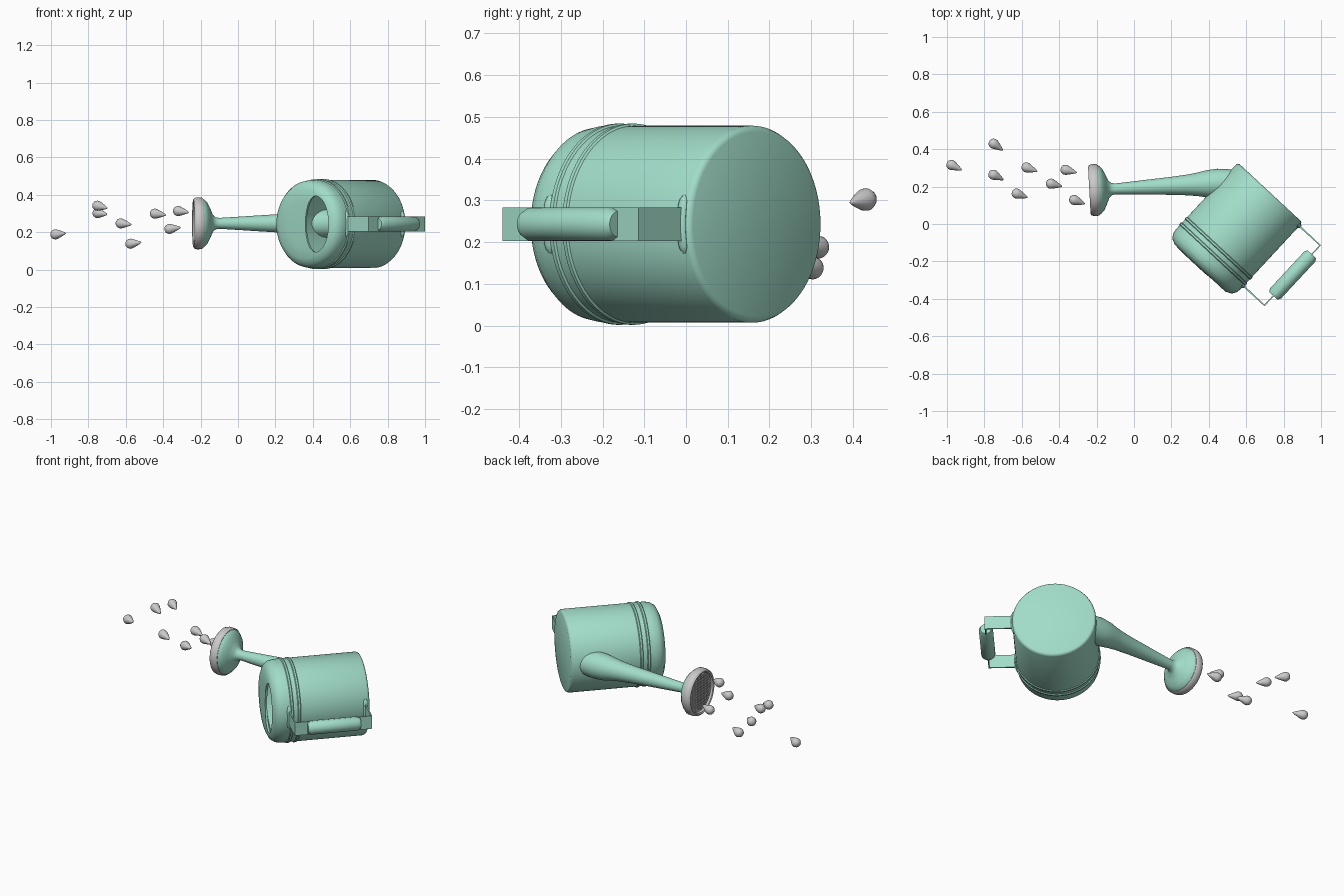
import bpy, bmesh, math
from mathutils import Matrix, Vector

if "Cube" in bpy.data.objects:
    bpy.data.objects.remove(bpy.data.objects["Cube"])


def material(name, rgb):
    mat = bpy.data.materials.new(name)
    mat.use_nodes = True
    mat.diffuse_color = (*rgb, 1)
    mat.node_tree.nodes["Principled BSDF"].inputs["Base Color"].default_value = (*rgb, 1)
    return mat


GREEN = material("mint_green", (0.36, 0.72, 0.58))
GREY = material("light_grey", (0.60, 0.59, 0.59))


def finish(name, bm, mat, frame, smooth=True):
    mesh = bpy.data.meshes.new(name)
    bm.to_mesh(mesh)
    bm.free()
    mesh.materials.append(mat)
    obj = bpy.data.objects.new(name, mesh)
    bpy.context.collection.objects.link(obj)
    obj.matrix_world = frame
    if smooth:
        shade(obj)
    return obj


def shade(obj):
    bpy.ops.object.select_all(action="DESELECT")
    obj.select_set(True)
    bpy.context.view_layer.objects.active = obj
    bpy.ops.object.shade_smooth_by_angle(angle=math.radians(40))


def lathe(name, profile, mat, frame, segments=64, smooth=True):
    """Revolve (radius, height) points around the local z axis."""
    bm = bmesh.new()
    rings = []
    for r, h in profile:
        angles = [math.tau * j / segments for j in range(segments)]
        rings.append([bm.verts.new((r * math.cos(t), r * math.sin(t), h)) for t in angles])
    for low, high in zip(rings, rings[1:]):
        for j in range(segments):
            k = (j + 1) % segments
            bm.faces.new((low[j], low[k], high[k], high[j]))
    bmesh.ops.remove_doubles(bm, verts=bm.verts[:], dist=1e-5)
    return finish(name, bm, mat, frame, smooth)


def axis_frame(start, end):
    start, end = Vector(start), Vector(end)
    turn = (end - start).to_track_quat("Z", "Y").to_matrix().to_4x4()
    return Matrix.Translation(start) @ turn


# Can frame: local x points to the handle, y is up, z runs from base to mouth
mouthward = Vector((-0.68, -0.733, 0)).normalized()
handleward = Vector((-mouthward.y, mouthward.x, 0))
turn = Matrix((handleward, Vector((0, 0, 1)), mouthward)).transposed().to_4x4()
CAN = Matrix.Translation((0.728, 0.168, 0.243)) @ turn

# Hollow can body with two raised bands
R = 0.236


def band(h):
    return [(R, h - 0.009), (R + 0.005, h - 0.005), (R + 0.005, h + 0.005), (R, h + 0.009)]


outer = [(0, 0), (0.222, 0), (0.231, 0.004), (R, 0.014), *band(0.405), *band(0.447),
         (R, 0.485), (0.231, 0.514), (0.215, 0.537), (0.185, 0.551), (0.12, 0.555), (0, 0.555)]
inner = [(0, 0.545), (0.18, 0.541), (0.222, 0.505), (0.226, 0.48), (0.226, 0.012), (0, 0.012)]
body = lathe("can_body", outer + inner, GREEN, CAN, 96, smooth=False)

# Filling hole, an egg shape on the handle side of the top
bm = bmesh.new()
points = []
for j in range(48):
    t = math.tau * j / 48
    width = 0.095 if math.cos(t) > 0 else 0.07
    points.append(bm.verts.new((0.083 + width * math.cos(t), 0.15 * math.sin(t), 0.5)))
face = bm.faces.new(points)
lid = bmesh.ops.extrude_face_region(bm, geom=[face])["geom"]
bmesh.ops.translate(bm, vec=(0, 0, 0.1), verts=[v for v in lid if isinstance(v, bmesh.types.BMVert)])
bmesh.ops.recalc_face_normals(bm, faces=bm.faces[:])
cutter = finish("hole_cutter", bm, GREEN, CAN, smooth=False)
cutter.hide_render = True
cut = body.modifiers.new("filling_hole", "BOOLEAN")
cut.operation = "DIFFERENCE"
cut.solver = "EXACT"
cut.object = cutter
bpy.context.view_layer.objects.active = body
bpy.ops.object.modifier_apply(modifier=cut.name)
bpy.data.objects.remove(cutter)
shade(body)

# Handle strap, a flat bent ribbon
LOW, HIGH, OUT = 0.025, 0.463, 0.388
bm = bmesh.new()
path = [(0.23, LOW), (OUT, LOW), (OUT, HIGH), (0.23, HIGH)]
rows = [[bm.verts.new((x, y, h)) for y in (-0.04, 0.04)] for x, h in path]
for a, b in zip(rows, rows[1:]):
    bm.faces.new((a[0], a[1], b[1], b[0]))
strap = finish("handle_strap", bm, GREEN, CAN, smooth=False)
thick = strap.modifiers.new("thickness", "SOLIDIFY")
thick.thickness = 0.009
thick.offset = 0

# Round grip on the strap
lathe("handle_grip", [(0, 0.09), (0.031, 0.09), (0.04, 0.108), (0.04, 0.375), (0.031, 0.393), (0, 0.393)],
      GREEN, CAN @ Matrix.Translation((OUT, 0, 0)), 32)

# Mounting bars that hug the body where the strap meets it
for name, h in (("lower_mount", LOW), ("upper_mount", HIGH)):
    bm = bmesh.new()
    rings = []
    for i in range(17):
        s = i / 8 - 1
        size = 0.013 * max(1 - abs(s) ** 6, 0.05) ** 0.5
        t = 0.3 * s
        ring = []
        for j in range(12):
            p = math.tau * j / 12
            r = R + 0.7 * size * math.cos(p)
            ring.append(bm.verts.new((r * math.cos(t), r * math.sin(t), h + size * math.sin(p))))
        rings.append(ring)
    for a, b in zip(rings, rings[1:]):
        for j in range(12):
            k = (j + 1) % 12
            bm.faces.new((a[j], a[k], b[k], b[j]))
    bm.faces.new(rings[0])
    bm.faces.new(rings[-1])
    bmesh.ops.recalc_face_normals(bm, faces=bm.faces[:])
    finish(name, bm, GREEN, CAN)

# Spout flaring from the body and opening into the sprinkler head
SPOUT = axis_frame((0.53, 0.222, 0.247), (-0.24, 0.18, 0.247))
lathe("spout", [(0, 0), (0.07, 0), (0.078, 0.08), (0.073, 0.14), (0.063, 0.19), (0.056, 0.24),
                (0.048, 0.33), (0.029, 0.63), (0.032, 0.65), (0.045, 0.665), (0.08, 0.68),
                (0.11, 0.695), (0.128, 0.712), (0.132, 0.725), (0, 0.725)], GREEN, SPOUT)
lathe("sprinkler_rim", [(0.115, 0.718), (0.132, 0.718), (0.138, 0.725), (0.139, 0.75), (0.135, 0.764),
                        (0.127, 0.77), (0.119, 0.766), (0.115, 0.755), (0.115, 0.718)], GREY, SPOUT)

# Perforated sprinkler plate
bm = bmesh.new()
bmesh.ops.create_grid(bm, x_segments=16, y_segments=16, size=0.13)
outside = [f for f in bm.faces if f.calc_center_median().length > 0.122]
bmesh.ops.delete(bm, geom=outside, context="FACES")
holes = [f for f in bm.faces if f.calc_center_median().length < 0.108]
bmesh.ops.inset_individual(bm, faces=holes, thickness=0.0042)
bmesh.ops.delete(bm, geom=holes, context="FACES_ONLY")
plate = finish("sprinkler_plate", bm, GREY, SPOUT @ Matrix.Translation((0, 0, 0.755)), smooth=False)
plate.modifiers.new("thickness", "SOLIDIFY").thickness = 0.006

# Water drops: round end and direction towards the pointed end
DROP = [(0, 0), (0.012, 0.002), (0.021, 0.009), (0.027, 0.022), (0.026, 0.034),
        (0.019, 0.053), (0.009, 0.076), (0.004, 0.086), (0, 0.09)]
drops = [((-1, 0.328, 0.185), (8, -4, 1)), ((-0.772, 0.445, 0.305), (7, -5, -1)),
         ((-0.775, 0.275, 0.347), (8, -4, -2)), ((-0.6, 0.312, 0.135), (8, -3, 1)),
         ((-0.652, 0.172, 0.25), (8, -3, -1)), ((-0.47, 0.222, 0.302), (8, -2, -1)),
         ((-0.392, 0.296, 0.214), (8, -2, 1)), ((-0.345, 0.138, 0.316), (8, -3, -1))]
for i, (start, way) in enumerate(drops):
    lathe(f"water_drop_{i + 1}", DROP, GREY, axis_frame(start, Vector(start) + Vector(way)), 24)
